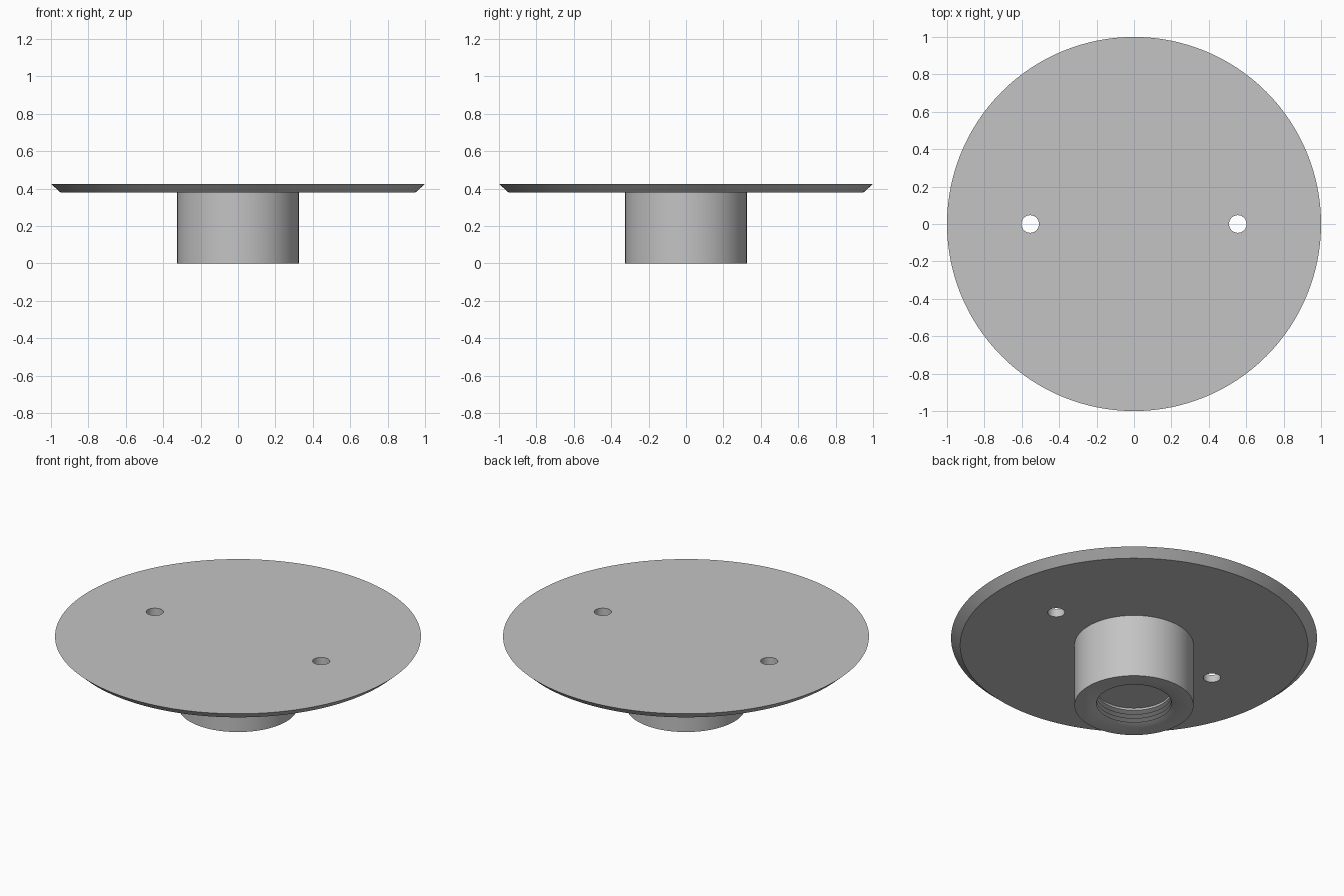
import bpy
import bmesh
import math

cube = bpy.data.objects.get("Cube")
if cube:
    bpy.data.objects.remove(cube, do_unlink=True)

SEGMENTS = 128
PLATE_TOP, PLATE_BOTTOM = 0.425, 0.38
BORE_DEPTH, ROOT, CREST, TURNS = 0.1, 0.243, 0.205, 4

grey = bpy.data.materials.new("plain grey")
grey.use_nodes = True
colour = (0.55, 0.55, 0.55, 1)
grey.diffuse_color = colour
grey.node_tree.nodes["Principled BSDF"].inputs["Base Color"].default_value = colour


def lathe(name, profile):
    """Revolve a (radius, height) profile around the z axis."""
    bm = bmesh.new()
    verts = [bm.verts.new((r, 0, z)) for r, z in profile]
    edges = [bm.edges.new(pair) for pair in zip(verts, verts[1:])]
    bmesh.ops.spin(bm, geom=verts + edges, cent=(0, 0, 0), axis=(0, 0, 1),
                   angle=math.tau, steps=SEGMENTS, use_merge=True)
    bmesh.ops.remove_doubles(bm, verts=bm.verts, dist=0.0001)
    # Merge the flat fans at the axis into single round faces
    bmesh.ops.dissolve_limit(bm, angle_limit=0.001, verts=bm.verts, edges=bm.edges)
    bmesh.ops.recalc_face_normals(bm, faces=bm.faces)
    mesh = bpy.data.meshes.new(name)
    bm.to_mesh(mesh)
    bm.free()
    obj = bpy.data.objects.new(name, mesh)
    bpy.context.collection.objects.link(obj)
    mesh.materials.append(grey)
    return obj


# Threaded socket: ridges step inward and outward up the bore
pitch = BORE_DEPTH / TURNS
thread = []
for i in range(TURNS):
    thread += [(ROOT, i * pitch), (CREST, (i + 0.5) * pitch)]
thread.append((CREST, BORE_DEPTH))

# Plate with a bevelled underside, and the boss below it
body = lathe("flange_plate_with_boss",
             [(0, PLATE_TOP), (1, PLATE_TOP), (0.95, PLATE_BOTTOM),
              (0.325, PLATE_BOTTOM), (0.325, 0)] + thread + [(0, BORE_DEPTH)])

# Two screw holes through the plate
for side, x in (("right", -0.555), ("left", 0.555)):
    bpy.ops.mesh.primitive_cylinder_add(vertices=48, radius=0.047, depth=0.3,
                                        location=(x, 0, 0.4))
    cutter = bpy.context.object
    cutter.name = side + "_hole_cutter"
    cutter.data.materials.append(grey)
    cut = body.modifiers.new(side + " hole", "BOOLEAN")
    cut.operation = "DIFFERENCE"
    cut.solver = "EXACT"
    cut.object = cutter
    bpy.context.view_layer.objects.active = body
    bpy.ops.object.modifier_apply(modifier=cut.name)
    bpy.data.objects.remove(cutter, do_unlink=True)

bpy.ops.object.select_all(action="DESELECT")
body.select_set(True)
bpy.context.view_layer.objects.active = body
bpy.ops.object.shade_smooth_by_angle(angle=math.radians(30))
